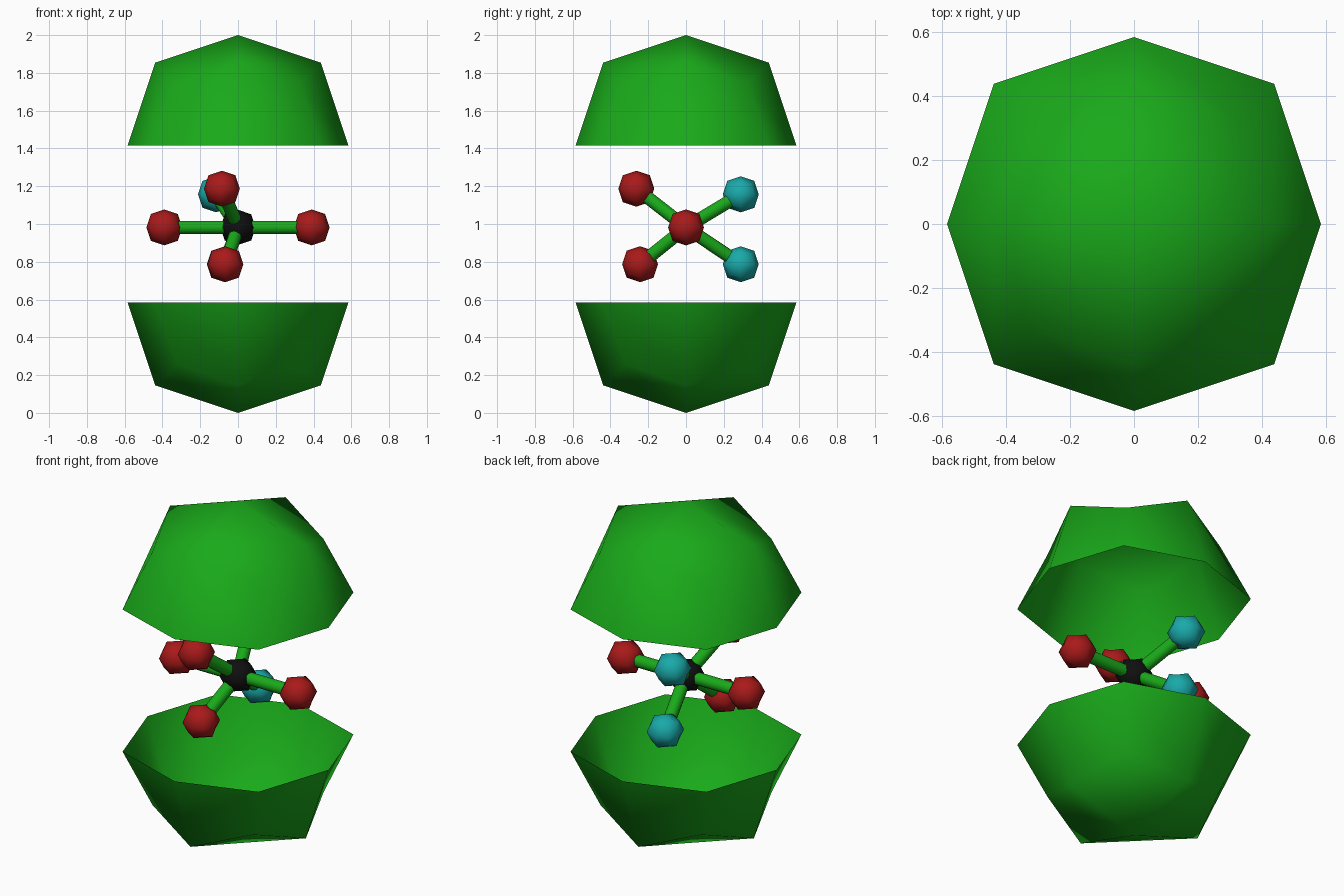
import bpy, bmesh
from mathutils import Vector

if "Cube" in bpy.data.objects:
    bpy.data.objects.remove(bpy.data.objects["Cube"])


def material(name, color):
    m = bpy.data.materials.new(name)
    m.diffuse_color = (*color, 1)
    m.use_nodes = True
    m.node_tree.nodes["Principled BSDF"].inputs["Base Color"].default_value = m.diffuse_color
    return m


GREEN = material("green", (0.01, 0.4, 0.01))
RED = material("red", (0.4, 0.01, 0.01))
CYAN = material("cyan", (0.01, 0.4, 0.4))
BLACK = material("black", (0.005, 0.005, 0.005))


def finish(bm, name, mat, location):
    for f in bm.faces:
        f.smooth = True
    mesh = bpy.data.meshes.new(name)
    bm.to_mesh(mesh)
    bm.free()
    mesh.materials.append(mat)
    obj = bpy.data.objects.new(name, mesh)
    obj.location = location
    bpy.context.collection.objects.link(obj)
    return obj


def rounded_cube(radius):
    """Cube split once and rounded: 24 quads, octagonal outline."""
    bm = bmesh.new()
    bmesh.ops.create_cube(bm, size=2)
    bmesh.ops.subdivide_edges(bm, edges=bm.edges[:], cuts=1, use_grid_fill=True)
    factor = {1: 1.0, 2: 0.75, 3: 5 / 9}
    for v in bm.verts:
        v.co *= radius * factor[sum(abs(c) > 0.5 for c in v.co)]
    return bm


def ball(name, mat, location, radius=0.095):
    return finish(rounded_cube(radius), name, mat, location)


def bowl(name, side, z):
    """Open half shell, bulging towards side (+1 up, -1 down)."""
    bm = rounded_cube(0.585)
    outside = [v for v in bm.verts if v.co.z * side < -0.01]
    bmesh.ops.delete(bm, geom=outside, context='VERTS')
    return finish(bm, name, GREEN, (0, 0, z))


def rod(name, start, end, radius=0.035):
    axis = end - start
    bm = bmesh.new()
    bmesh.ops.create_cone(bm, segments=16, radius1=radius, radius2=radius,
                          depth=axis.length, cap_ends=False)
    obj = finish(bm, name, GREEN, (start + end) / 2)
    obj.rotation_mode = 'QUATERNION'
    obj.rotation_quaternion = axis.to_track_quat('Z', 'Y')


# Two half shells
bowl("upper_shell", 1, 1.415)
bowl("lower_shell", -1, 0.585)

# Central atom
centre = Vector((0, 0, 0.982))
ball("centre_atom", BLACK, centre, 0.093)

# Outer atoms with their bonds
atoms = [
    ("right", RED, (0.39, 0, 0.982)),
    ("left", RED, (-0.39, 0, 0.982)),
    ("front_upper", RED, (-0.085, -0.263, 1.187)),
    ("front_lower", RED, (-0.067, -0.243, 0.787)),
    ("back_upper", CYAN, (-0.117, 0.29, 1.157)),
    ("back_lower", CYAN, (-0.07, 0.29, 0.787)),
]
for name, mat, pos in atoms:
    ball(name + "_atom", mat, pos)
    rod(name + "_bond", centre, Vector(pos))
